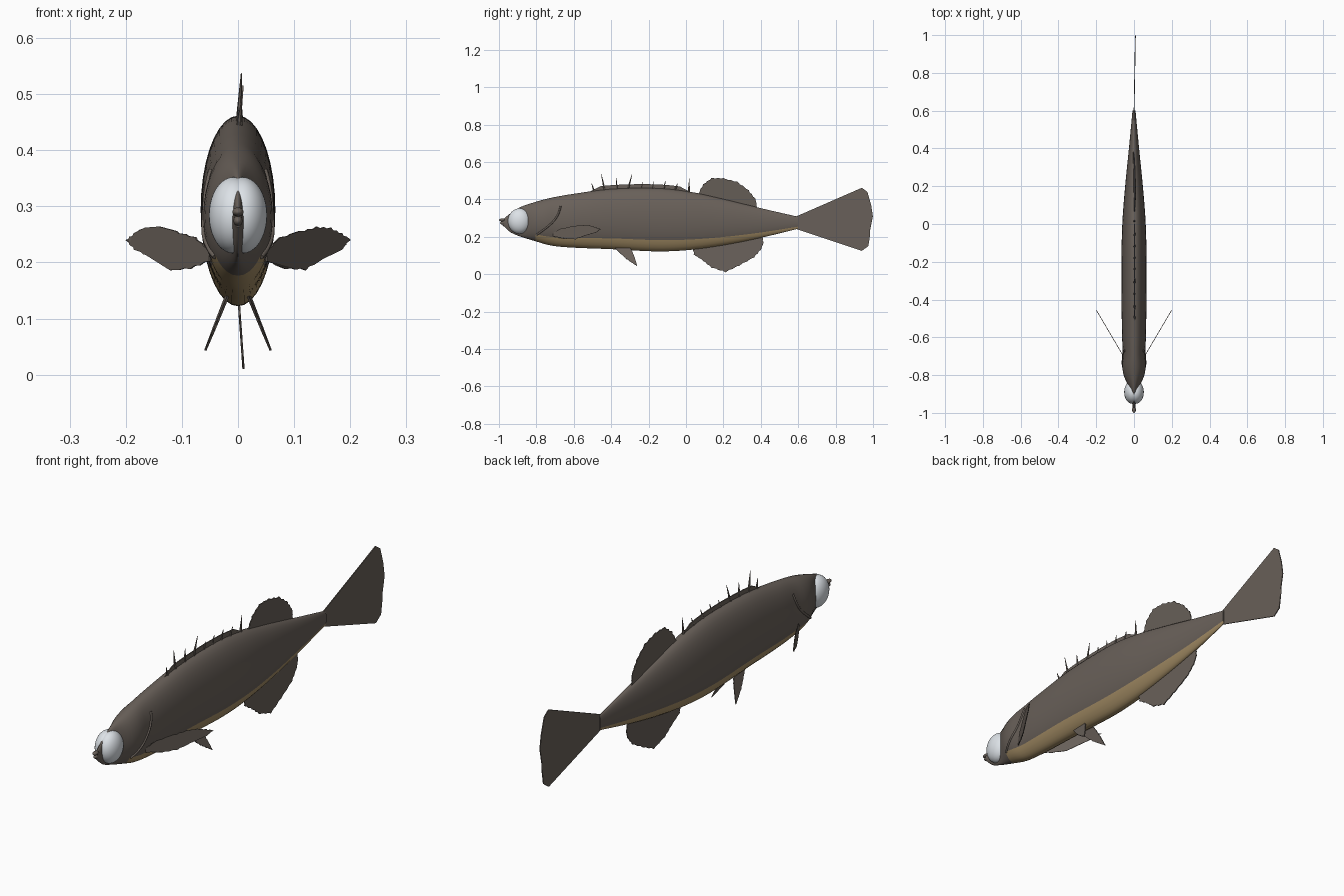
import bpy, bmesh, math
from mathutils import Vector

cube = bpy.data.objects.get("Cube")
if cube:
    bpy.data.objects.remove(cube, do_unlink=True)


def material(name, rgb):
    m = bpy.data.materials.new(name)
    m.use_nodes = True
    m.diffuse_color = (*rgb, 1)
    m.node_tree.nodes["Principled BSDF"].inputs["Base Color"].default_value = (*rgb, 1)
    return m


BROWN = material("grey brown skin", (0.14, 0.117, 0.1))
GOLD = material("tan belly", (0.37, 0.265, 0.13))
WHITE = material("pale eye", (0.72, 0.76, 0.8))

# Body stations: y, underside z, back z, half width
STATIONS = [
    (-0.98, 0.262, 0.292, 0.006), (-0.94, 0.225, 0.325, 0.011),
    (-0.89, 0.203, 0.357, 0.018), (-0.85, 0.190, 0.372, 0.034),
    (-0.80, 0.175, 0.388, 0.055), (-0.75, 0.160, 0.402, 0.062),
    (-0.70, 0.150, 0.413, 0.059), (-0.60, 0.142, 0.430, 0.063),
    (-0.40, 0.134, 0.456, 0.066), (-0.15, 0.122, 0.460, 0.066),
    (0.02, 0.130, 0.441, 0.061), (0.20, 0.155, 0.402, 0.047),
    (0.40, 0.195, 0.353, 0.027), (0.60, 0.243, 0.307, 0.008),
]


def section(y):
    """Smoothly interpolated underside, back and half width at y."""
    n = len(STATIONS)
    i = max(k for k in range(n - 1) if k == 0 or STATIONS[k][0] <= y)
    a, b = STATIONS[i], STATIONS[i + 1]
    p, q = STATIONS[max(i - 1, 0)], STATIONS[min(i + 2, n - 1)]
    h = b[0] - a[0]
    t = (y - a[0]) / h
    out = []
    for k in (1, 2, 3):
        ma = (b[k] - p[k]) / (b[0] - p[0]) * h
        mb = (q[k] - a[k]) / (q[0] - a[0]) * h
        d = b[k] - a[k]
        out.append(a[k] + t * ma + t * t * (3 * d - 2 * ma - mb) + t ** 3 * (ma + mb - 2 * d))
    return out


def skin_x(y, z):
    low, high, w = section(y)
    s = (2 * z - low - high) / (high - low)
    return w * math.sqrt(max(0, 1 - s * s))


def finish(bm, name, mats, smooth=True):
    bmesh.ops.recalc_face_normals(bm, faces=bm.faces)
    me = bpy.data.meshes.new(name)
    bm.to_mesh(me)
    bm.free()
    for m in mats:
        me.materials.append(m)
    ob = bpy.data.objects.new(name, me)
    bpy.context.collection.objects.link(ob)
    if smooth:
        bpy.ops.object.select_all(action='DESELECT')
        ob.select_set(True)
        bpy.context.view_layer.objects.active = ob
        bpy.ops.object.shade_smooth_by_angle(angle=math.radians(40))
    return ob


# Body, lofted from oval rings
bm = bmesh.new()
RINGS, SIDES = 72, 36
rings = []
for i in range(RINGS + 1):
    y = -0.98 + 1.58 * i / RINGS
    low, high, w = section(y)
    ring = []
    for k in range(SIDES):
        a = 2 * math.pi * k / SIDES
        ring.append(bm.verts.new((w * math.cos(a), y, (low + high) / 2 + (high - low) / 2 * math.sin(a))))
    rings.append(ring)
for r0, r1 in zip(rings, rings[1:]):
    y = r0[0].co.y
    for k in range(SIDES):
        j = (k + 1) % SIDES
        f = bm.faces.new((r0[k], r0[j], r1[j], r1[k]))
        slope = math.sin(2 * math.pi * (k + 0.5) / SIDES)
        f.material_index = int(slope < -0.64 and y > -0.81)
bm.faces.new(rings[0])
bm.faces.new(rings[-1])
finish(bm, "body", [BROWN, GOLD])


def ellipsoid(name, centre, radii, mat):
    bm = bmesh.new()
    bmesh.ops.create_uvsphere(bm, u_segments=32, v_segments=20, radius=1)
    for v in bm.verts:
        v.co = Vector(centre) + Vector([c * r for c, r in zip(v.co, radii)])
    return finish(bm, name, [mat])


# Eyes and lips
for side, label in ((1, "left"), (-1, "right")):
    ellipsoid(label + "_eye", (side * 0.008, -0.89, 0.284), (0.044, 0.062, 0.068), WHITE)
ellipsoid("upper_lip", (0, -0.983, 0.29), (0.01, 0.017, 0.008), BROWN)
ellipsoid("lower_lip", (0, -0.978, 0.274), (0.008, 0.016, 0.009), BROWN)


def tube(name, points, radius):
    cu = bpy.data.curves.new(name, 'CURVE')
    cu.dimensions = '3D'
    cu.bevel_depth = radius
    cu.bevel_resolution = 2
    cu.use_fill_caps = True
    sp = cu.splines.new('POLY')
    sp.points.add(len(points) - 1)
    for p, co in zip(sp.points, points):
        p.co = (*co, 1)
    cu.materials.append(BROWN)
    ob = bpy.data.objects.new(name, cu)
    bpy.context.collection.objects.link(ob)


# Gill cover rims
for side, label in ((1, "left"), (-1, "right")):
    rim = []
    for i in range(13):
        t = i / 12
        y = -0.80 + 0.13 * t + 0.03 * math.sin(math.pi * t)
        z = 0.21 + 0.155 * t
        rim.append((side * skin_x(y, z), y, z))
    tube(label + "_gill_rim", rim, 0.005)


def fin(name, outline, place, notch=0.0, thick=0.004):
    """Thin plate from a flat outline; notch makes a ragged margin."""
    n = len(outline)
    mid = sum((Vector(p) for p in outline), Vector((0, 0))) / n
    pts = []
    for i, p in enumerate(outline):
        a = Vector(p)
        pts.append(a)
        if notch and i < n - 1:
            b = Vector(outline[i + 1])
            for t, d in ((0.3, 1), (0.5, 0), (0.8, 1)):
                c = a.lerp(b, t)
                pts.append(c + (mid - c).normalized() * notch * d)
    bm = bmesh.new()
    f = bm.faces.new([bm.verts.new(place(p.x, p.y)) for p in pts])
    bmesh.ops.triangulate(bm, faces=[f])
    ob = finish(bm, name, [BROWN], smooth=False)
    mod = ob.modifiers.new("thickness", 'SOLIDIFY')
    mod.thickness = thick
    mod.offset = 0


# Upright fins
fin("soft_dorsal_fin",
    [(0.06, 0.425), (0.09, 0.48), (0.135, 0.515), (0.2, 0.515), (0.275, 0.495),
     (0.335, 0.45), (0.37, 0.405), (0.385, 0.35), (0.2, 0.38)],
    lambda y, z: ((z - 0.4) * 0.07, y, z), 0.005)
fin("anal_fin",
    [(0.035, 0.15), (0.04, 0.105), (0.09, 0.072), (0.135, 0.035), (0.21, 0.01), (0.285, 0.045),
     (0.365, 0.09), (0.4, 0.13), (0.415, 0.17), (0.41, 0.21), (0.2, 0.175)],
    lambda y, z: ((0.15 - z) * 0.07, y, z), 0.004)
fin("tail_fin",
    [(0.58, 0.305), (0.94, 0.462), (0.97, 0.44), (0.99, 0.37), (0.999, 0.31), (0.985, 0.24),
     (0.965, 0.23), (0.985, 0.215), (0.975, 0.15), (0.94, 0.125), (0.58, 0.245)],
    lambda y, z: ((y - 0.58) * 0.018, y, z))

# Spiny dorsal fin: low web and a row of spines
web = [(-0.51 + 0.053 * i, section(-0.51 + 0.053 * i)[1]) for i in range(11)]
fin("spiny_dorsal_web",
    [(y, z + (0.02 if 0 < i < 10 else 0.0)) for i, (y, z) in enumerate(web)]
    + [(y, z - 0.012) for y, z in reversed(web)],
    lambda y, z: (0.002, y, z))
SPINES = [(-0.49, -0.505, 0.485), (-0.435, -0.453, 0.537), (-0.37, -0.373, 0.515),
          (-0.31, -0.288, 0.537), (-0.24, -0.232, 0.492), (-0.18, -0.173, 0.497),
          (-0.12, -0.11, 0.497), (-0.06, -0.045, 0.485), (0.015, 0.018, 0.512)]
bm = bmesh.new()
for base_y, tip_y, tip_z in SPINES:
    root = Vector((0.002, base_y, section(base_y)[1] - 0.005))
    axis = Vector((0.006, tip_y, tip_z)) - root
    made = bmesh.ops.create_cone(bm, segments=6, radius1=0.006, radius2=0.001,
                                 depth=axis.length, cap_ends=True)
    turn = axis.to_track_quat('Z', 'Y')
    for v in made["verts"]:
        v.co = turn @ v.co + root + axis / 2
finish(bm, "dorsal_spines", [BROWN])

# Paired fins
for s, label in ((1, "left"), (-1, "right")):
    fin(label + "_pectoral_fin",
        [(0.05, 0.222), (0.075, 0.245), (0.11, 0.256), (0.14, 0.264), (0.165, 0.262),
         (0.185, 0.252), (0.2, 0.24), (0.185, 0.223), (0.15, 0.206), (0.12, 0.186),
         (0.085, 0.188), (0.05, 0.202)],
        lambda x, z: (s * x, -0.71 + (x - 0.05) * 1.7, z), 0.003, 0.003)
    fin(label + "_pelvic_fin",
        [(-0.385, 0.145), (-0.35, 0.11), (-0.32, 0.082), (-0.29, 0.062), (-0.26, 0.043),
         (-0.272, 0.085), (-0.285, 0.118), (-0.30, 0.145)],
        lambda y, z: (s * (0.02 + (0.14 - z) * 0.36 + (y + 0.33) * 0.05), y, z), 0.002)
